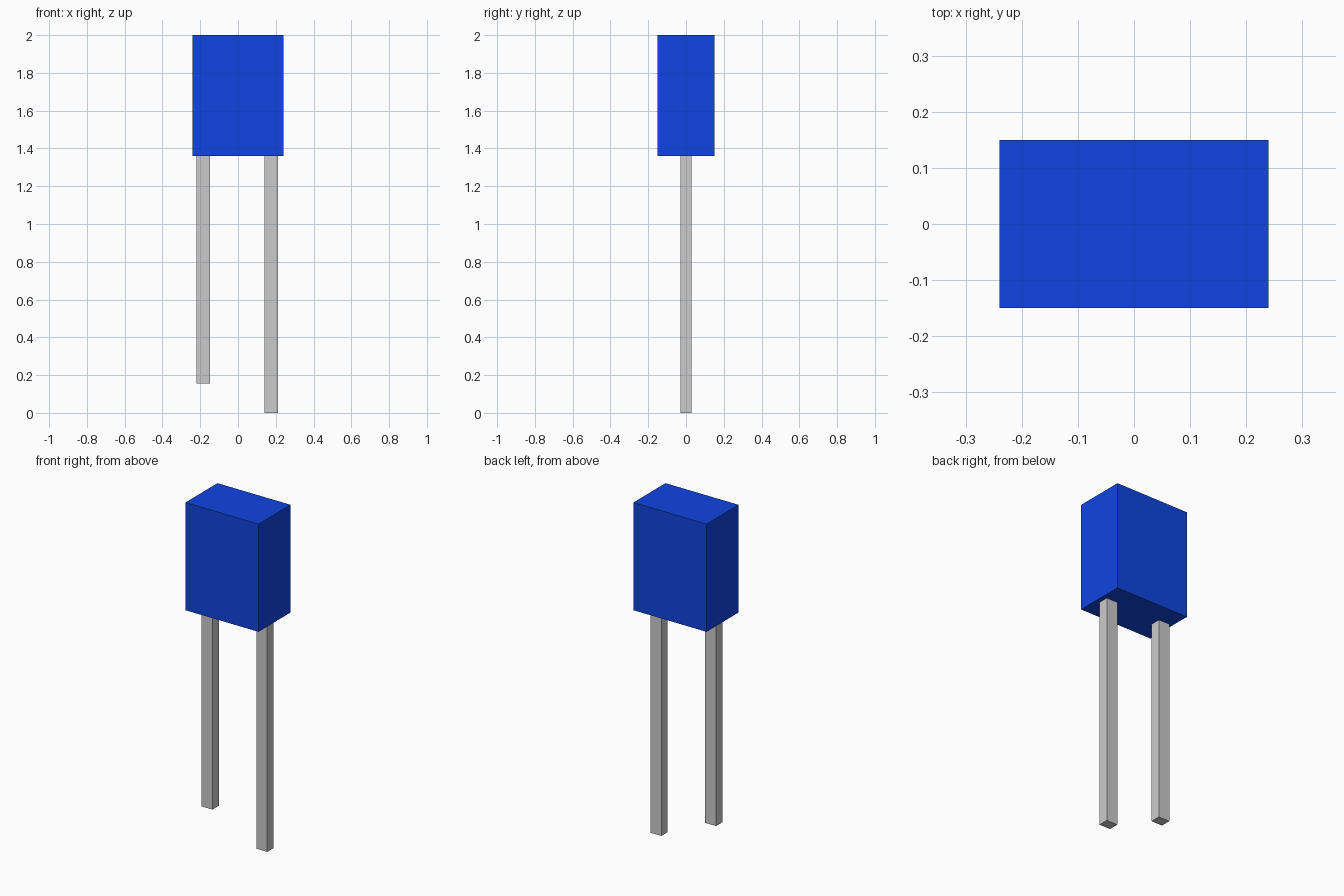
import bpy

if "Cube" in bpy.data.objects:
    bpy.data.objects.remove(bpy.data.objects["Cube"])


def box(name, x, y, z):
    """Box spanning the given (min, max) ranges."""
    bpy.ops.mesh.primitive_cube_add(size=1, location=[sum(r) / 2 for r in (x, y, z)])
    ob = bpy.context.object
    ob.name = name
    ob.scale = [r[1] - r[0] for r in (x, y, z)]
    bpy.ops.object.transform_apply(location=False, rotation=False, scale=True)
    return ob


BODY_BOTTOM = 1.36

# Blue component body
body = box("body", (-0.24, 0.24), (-0.15, 0.15), (BODY_BOTTOM, 2.0))
blue = bpy.data.materials.new("blue")
blue.diffuse_color = (0.005, 0.06, 0.75, 1)
blue.use_nodes = True
blue.node_tree.nodes["Principled BSDF"].inputs["Base Color"].default_value = blue.diffuse_color
body.data.materials.append(blue)

# Wire leads: the left one is shorter
for name, x, bottom in (("short_lead", -0.183, 0.155), ("long_lead", 0.177, 0.0)):
    box(name, (x - 0.036, x + 0.036), (-0.03, 0.03), (bottom, BODY_BOTTOM))
